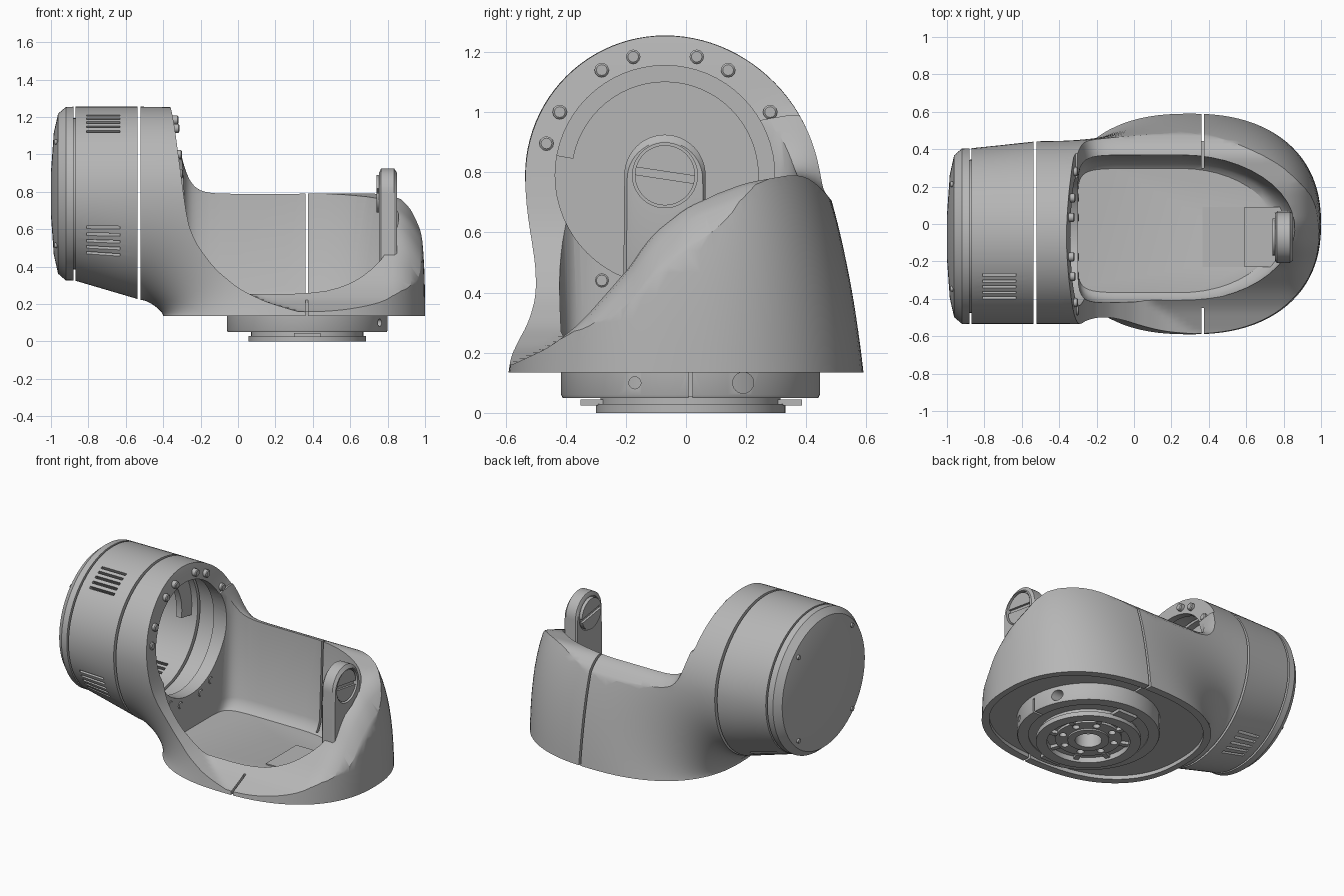
import bpy, bmesh
from math import sin, cos, pi, exp, radians
from mathutils import Vector, Matrix

cube = bpy.data.objects.get("Cube")
if cube:
    bpy.data.objects.remove(cube)

grey = bpy.data.materials.new("satin_grey")
grey.use_nodes = True
grey.diffuse_color = (0.47, 0.47, 0.47, 1)
grey.node_tree.nodes["Principled BSDF"].inputs["Base Color"].default_value = (0.47, 0.47, 0.47, 1)

AXIS_Y, AXIS_Z, R = -0.07, 0.79, 0.465   # drum axis
BASE = Vector((0.37, 0.015, 0))          # base collar centre


def finish(name, bm):
    bmesh.ops.recalc_face_normals(bm, faces=bm.faces)
    me = bpy.data.meshes.new(name)
    bm.to_mesh(me)
    bm.free()
    me.materials.append(grey)
    ob = bpy.data.objects.new(name, me)
    bpy.context.collection.objects.link(ob)
    return ob


def loft(name, rings, wrap=False):
    """Skin a list of point rings; wrap joins last to first, else both ends are capped."""
    bm = bmesh.new()
    vs = [[bm.verts.new(p) for p in ring] for ring in rings]
    n = len(vs[0])
    pairs = list(zip(vs, vs[1:])) + ([(vs[-1], vs[0])] if wrap else [])
    for a, b in pairs:
        for i in range(n):
            j = (i + 1) % n
            bm.faces.new((a[i], a[j], b[j], b[i]))
    if not wrap:
        bm.faces.new(vs[0])
        bm.faces.new(vs[-1])
    return finish(name, bm)


def turned(name, profile, center, axis="z", wrap=False, n=64):
    """Turn (radius, height) points about the z or x axis."""
    def pt(r, h, a):
        c, s = r * cos(a), r * sin(a)
        return Vector(center) + Vector((c, s, h) if axis == "z" else (h, c, s))
    return loft(name, [[pt(r, h, 2 * pi * i / n) for i in range(n)] for r, h in profile], wrap)


def boxes(name, items):
    """Join boxes given as (centre, size, rotation about x)."""
    bm = bmesh.new()
    for c, s, rot in items:
        m = Matrix.Translation(c) @ Matrix.Rotation(rot, 4, "X") @ Matrix.Diagonal((*s, 1))
        bmesh.ops.create_cube(bm, size=1, matrix=m)
    return finish(name, bm)


def cut(ob, *cutters):
    bpy.context.view_layer.objects.active = ob
    for c in cutters:
        c.hide_render = True
        mod = ob.modifiers.new("cut", "BOOLEAN")
        mod.operation, mod.solver, mod.object = "DIFFERENCE", "EXACT", c
        bpy.ops.object.modifier_apply(modifier=mod.name)
        bpy.data.objects.remove(c)


def interp(pts, x):
    """Piecewise curve, softened by averaging nearby samples."""
    total = 0
    for k in range(-2, 3):
        t, value = x + 0.015 * k, pts[-1][1]
        for (a, fa), (b, fb) in zip(pts, pts[1:]):
            if t <= b:
                value = fa + (fb - fa) * max(0, t - a) / (b - a)
                break
        total += value / 5
    return total


def spow(v, p):
    return abs(v) ** p * (1 if v > 0 else -1)


def section(x, a, k=1):
    """Point on the drum section, which swells low at the back and below towards the body."""
    u = max(0, (x + 0.87) / 0.34)
    ry = R if cos(a) < 0 else R + 0.01 + 0.035 * u * (1 - sin(a))
    rz = R if sin(a) > 0 else R + 0.1 * u
    return Vector((x, AXIS_Y + k * ry * cos(a), AXIS_Z + k * rz * sin(a)))


def oval(a, rx, ry, z):
    """Foot outline, slightly squared."""
    p = 2 / (2.3 if sin(a) > 0 else 2.4)
    return Vector((0.3 + rx * spow(sin(a), p), ry * spow(cos(a), p), z))


N = 96
angles = [2 * pi * i / N for i in range(N)]

# Drum, hollow, with three groups of vents
drum = loft("drum", [[section(x, a) for a in angles] for x in (-0.868, -0.76, -0.65, -0.537)])
vents = []
for mid in (125, 210, 295):
    for k in range(-2, 3):
        a = radians(mid + 4.6 * k)
        p = section(-0.72, a)
        vents.append((p, (0.18, 0.25, 0.016), a))
cut(drum, turned("drum_bore", [(0.415, -1), (0.415, -0.4)], (0, AXIS_Y, AXIS_Z), "x"),
    boxes("vent_cutter", vents))

# Rear cap with chamfered edge and a plug behind the seam
cap_shape = [(-0.845, 0.87), (-0.88, 0.87), (-0.88, 1), (-0.92, 0.998), (-0.962, 0.92),
             (-0.985, 0.7), (-1, 0.25)]
loft("drum_cap", [[section(x, a, k) for a in angles] for x, k in cap_shape])
for k in range(4):
    p = section(-0.972, radians(45 + 90 * k), 0.84)
    turned("cap_screw", [(0.014, -0.01), (0.014, 0.004)], p, "x", n=12)

# Half ring inside the drum
ring = turned("drum_inner_ring", [(0.31, -0.62), (0.42, -0.62), (0.42, -0.58), (0.31, -0.58)],
              (0, AXIS_Y, AXIS_Z), "x", wrap=True)
cut(ring, boxes("ring_cutter", [((-0.6, AXIS_Y - 0.085, AXIS_Z - 0.49), (0.2, 1.2, 1), -0.17)]))


# Body: elbow loft from the drum section to the oval foot
def elbow(t, a):
    p0 = section(-0.52, a)
    p1 = oval(a, 0.7, 0.59, 0.135)
    d = p1 - p0
    up, down = max(0, sin(a)), max(0, -sin(a))
    t0 = Vector(((2.1 + 0.75 * up - 1.1 * down) * d.x, 0, 0))
    t1 = Vector((0, (0.22 if cos(a) < 0 else 0.15) * cos(a), (2.1 + 0.2 * up - 1.1 * down) * d.z))
    return (p0 * (2 * t**3 - 3 * t**2 + 1) + t0 * (t**3 - 2 * t**2 + t)
            + p1 * (3 * t**2 - 2 * t**3) + t1 * (t**3 - t**2))


body = loft("body", [[elbow(i / 28, a) for a in angles] for i in range(29)])

# Rim height over the plan, used to cut away the top and front
SIDE = [(-0.6, 0.15), (-0.45, 0.22), (-0.35, 0.3), (-0.2, 0.47), (-0.12, 0.59), (0, 0.69),
        (0.2, 0.765), (0.37, 0.795), (0.43, 0.77), (0.49, 0.7), (0.6, 0.56)]
FRONT = [(-0.4, 1.4), (-0.325, 1.12), (-0.305, 0.88), (-0.29, 0.69), (-0.23, 0.53), (-0.125, 0.39),
         (0, 0.285), (0.14, 0.215), (0.35, 0.15)]


def rim(x, y):
    side = interp(SIDE, y) + 0.2 * exp(-(max(x, -0.3) + 0.3) / 0.042)
    return max(interp(FRONT, x), side) - 6 * max(0, x - 0.83) ** 2


bm = bmesh.new()
NX, NY = 56, 70
low = [[None] * (NY + 1) for _ in range(NX + 1)]
for i in range(NX + 1):
    for j in range(NY + 1):
        x, y = -0.37 + 1.5 * (i / NX) ** 2, -0.75 + 1.5 * j / NY
        low[i][j] = bm.verts.new((x, y, rim(x, y)))
for i in range(NX):
    for j in range(NY):
        bm.faces.new((low[i][j], low[i + 1][j], low[i + 1][j + 1], low[i][j + 1]))
top = bmesh.ops.extrude_face_region(bm, geom=bm.faces[:])["geom"]
for v in top:
    if isinstance(v, bmesh.types.BMVert):
        v.co.z = 2
rim_cutter = finish("rim_cutter", bm)


# Cavity: square end by the drum, round end by the lug
def cavity(z, k):
    ring = []
    for a in angles[::2]:
        c, s = cos(a), sin(a)
        if c > 0:
            ring.append((0.25 + 0.62 * k * c, -0.035 + 0.405 * k * s, z))
        else:
            ring.append((0.25 + 0.55 * spow(c, 0.22), -0.035 + 0.405 * k * spow(s, 0.22), z))
    return ring


cut(body, rim_cutter,
    loft("cavity_cutter", [cavity(0.2, 0.82), cavity(0.22, 0.88), cavity(0.27, 0.94), cavity(0.8, 1),
                           cavity(1.5, 1)]),
    turned("bore_cutter", [(0.415, -0.7), (0.415, -0.385), (0.365, -0.385), (0.365, -0.2)],
           (0, AXIS_Y, AXIS_Z), "x"),
    loft("foot_recess", [[oval(a, 0.66, 0.54, z) for a in angles] for z in (0.05, 0.16)]),
    boxes("seam_cutter", [((0.367, 0.5, 0.6), (0.014, 0.4, 1.4), 0),
                          ((0.367, -0.58, 0.6), (0.014, 0.26, 1.4), 0)]))

# Screws around the drum opening
for k in range(4):
    for off in (-31, -15, 15, 31):
        a = radians(90 * k + off)
        z = AXIS_Z + 0.408 * sin(a)
        c = (-0.3 - 0.1 * max(0, z - 0.95), AXIS_Y + 0.408 * cos(a), z)
        turned("opening_screw", [(0.024, -0.05), (0.024, 0), (0.018, 0.005)], c, "x", n=12)

# Pivot lug with slotted pin
arch = [(AXIS_Y + 0.135 * cos(pi * i / 24), AXIS_Z + 0.135 * sin(pi * i / 24)) for i in range(25)]
arch += [(AXIS_Y - 0.14, 0.2), (AXIS_Y + 0.14, 0.2)]
mid_y, mid_z = AXIS_Y, 0.6


def lug_ring(x, k):
    return [(x, mid_y + (y - mid_y) * k, mid_z + (z - mid_z) * k) for y, z in arch]


lug = loft("pivot_lug", [lug_ring(0.755, 0.93), lug_ring(0.765, 1), lug_ring(0.835, 1), lug_ring(0.85, 0.93)])
cut(lug, turned("lug_bore", [(0.108, 0.6), (0.108, 1)], (0, AXIS_Y, AXIS_Z), "x"))
pin = turned("pivot_pin", [(0.1, 0.74), (0.1, 0.842)], (0, AXIS_Y, AXIS_Z), "x")
cut(pin, boxes("pin_slot", [((x, AXIS_Y, AXIS_Z), (0.03, 0.3, 0.025), -0.15) for x in (0.74, 0.842)]))
turned("pin_collar", [(0.09, 0.77), (0.115, 0.77), (0.115, 0.82), (0.09, 0.82)],
       (0, AXIS_Y, AXIS_Z), "x", wrap=True)
boxes("lug_base", [((0.7, AXIS_Y, 0.22), (0.22, 0.32, 0.05), 0),
                   ((0.48, AXIS_Y, 0.2), (0.23, 0.32, 0.016), 0)])

# Base collar with clamp gap and side holes
collar = turned("base_collar", [(0.36, 0.05), (0.425, 0.05), (0.43, 0.06), (0.43, 0.17), (0.36, 0.17)],
                BASE, wrap=True)
cut(collar, boxes("clamp_gap", [((0.8, 0.015, 0.09), (0.2, 0.014, 0.1), 0)]),
    turned("clamp_hole", [(0.02, 0.6), (0.02, 1)], (0, -0.17, 0.1), "x", n=24),
    turned("clamp_recess", [(0.035, 0.6), (0.035, 1)], (0, 0.19, 0.1), "x", n=24))

# Mounting flange with bolt holes, tabs and a hub
flange = turned("mount_flange", [(0.12, 0.02), (0.2, 0.02), (0.2, 0.035), (0.25, 0.035), (0.25, 0), (0.315, 0),
                                 (0.315, 0.03), (0.3, 0.03), (0.3, 0.055), (0.36, 0.055), (0.36, 0.165),
                                 (0.12, 0.165)], BASE, wrap=True)
for k in range(8):
    a = pi * k / 4 + pi / 8
    spot = BASE + Vector((0.16 * cos(a), 0.16 * sin(a), 0))
    cut(flange, turned("bolt_cutter", [(0.022, -0.1), (0.022, 0.08)], spot, n=16))
    rib = boxes("flange_rib", [((0.225, 0, 0.03), (0.06, 0.03, 0.03), 0)])
    rib.matrix_world = Matrix.Translation(BASE) @ Matrix.Rotation(a, 4, "Z")
turned("hub_ring", [(0.08, 0.01), (0.125, 0.01), (0.125, 0.1), (0.08, 0.1)], BASE, wrap=True)
boxes("flange_tabs", [(BASE + Vector((0, y, 0.034)), (0.14, 0.08, 0.02), 0) for y in (-0.325, 0.33)])

# Smooth shading with crisp edges
bpy.ops.object.select_all(action="DESELECT")
for ob in bpy.context.scene.objects:
    if ob.type == "MESH":
        ob.select_set(True)
        bpy.context.view_layer.objects.active = ob
bpy.ops.object.shade_smooth_by_angle(angle=radians(32))
